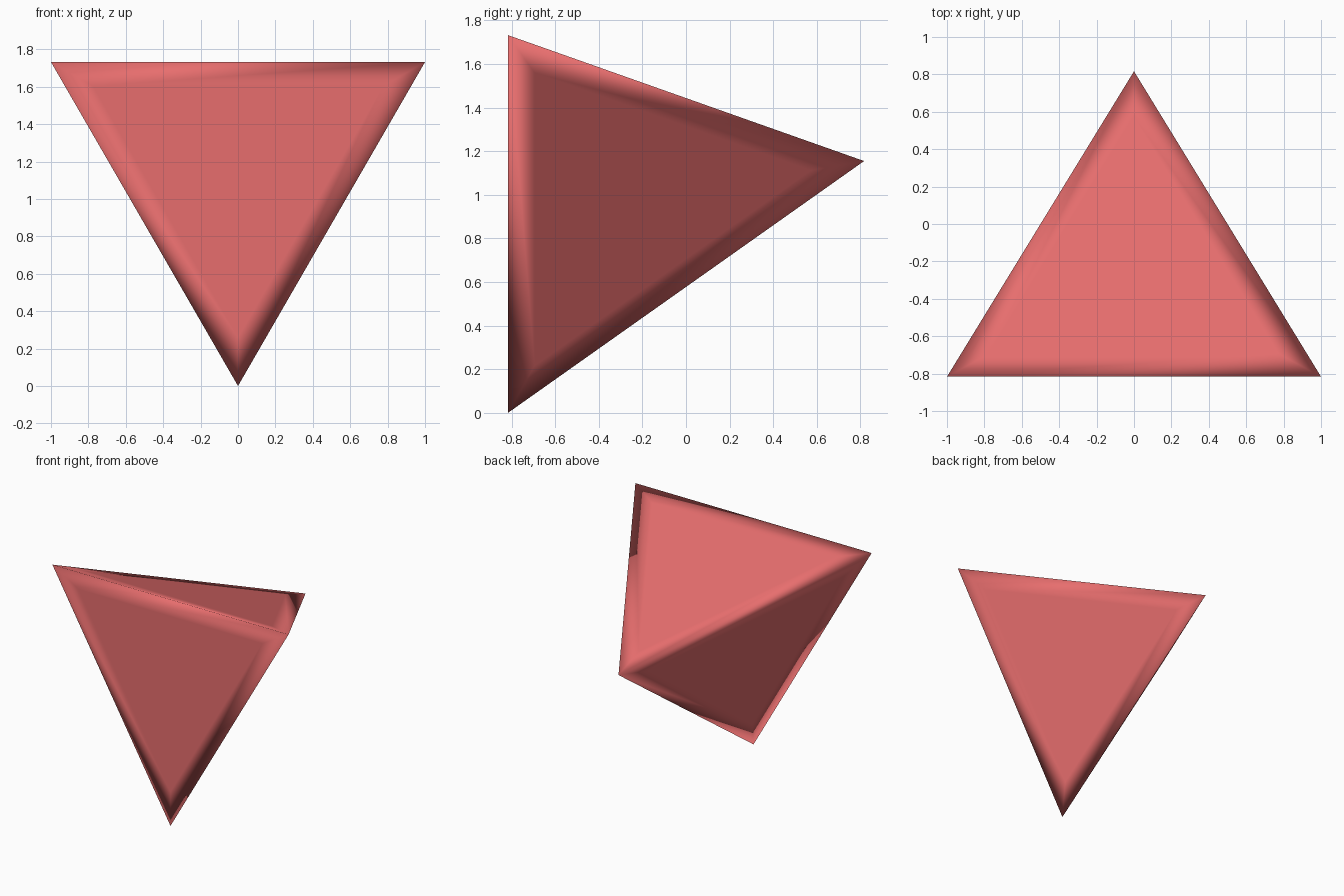
import bpy, bmesh, math

if "Cube" in bpy.data.objects:
    bpy.data.objects.remove(bpy.data.objects["Cube"])

EDGE = 2.0
TRI_H = EDGE * math.sqrt(3) / 2        # height of one triangular face
DEPTH = EDGE * math.sqrt(2 / 3)        # distance from front face to back corner
BORDER = 0.13                          # width of the soft-shaded border

# Four corners: upright front triangle pointing down, plus the back corner
corners = [
    (-EDGE / 2, -DEPTH / 2, TRI_H),
    (EDGE / 2, -DEPTH / 2, TRI_H),
    (0, -DEPTH / 2, 0),
    (0, DEPTH / 2, TRI_H * 2 / 3),
]

# Tetrahedral body
bm = bmesh.new()
for co in corners:
    bm.verts.new(co)
bmesh.ops.convex_hull(bm, input=bm.verts[:])
bmesh.ops.recalc_face_normals(bm, faces=bm.faces[:])

# Inset every face so the smooth shading only rolls over near the edges
bmesh.ops.inset_individual(bm, faces=bm.faces[:], thickness=BORDER, use_even_offset=True)
for face in bm.faces:
    face.smooth = True

mesh = bpy.data.meshes.new("die_body")
bm.to_mesh(mesh)
bm.free()
body = bpy.data.objects.new("die_body", mesh)
bpy.context.collection.objects.link(body)

# Red body colour
red = bpy.data.materials.new("red")
red.diffuse_color = (0.8, 0.155, 0.155, 1)
red.use_nodes = True
red.node_tree.nodes["Principled BSDF"].inputs["Base Color"].default_value = red.diffuse_color
mesh.materials.append(red)
